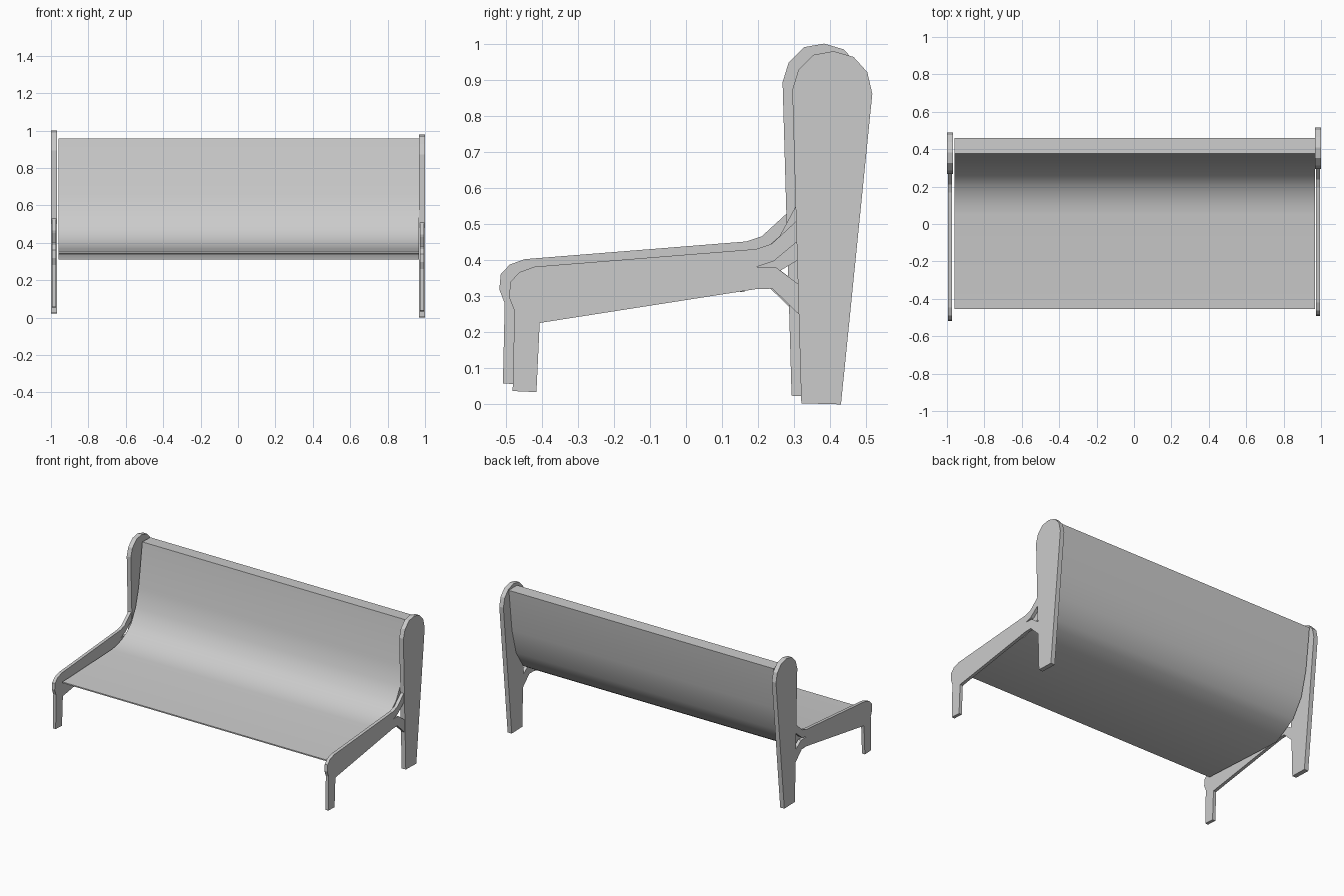
import bpy, bmesh
from math import radians

if "Cube" in bpy.data.objects:
    bpy.data.objects.remove(bpy.data.objects["Cube"])


def extrude_profile(name, points, x0, x1, dy=0.0, dz=0.0, smooth=None):
    """Extrude a (y, z) outline along x from x0 to x1."""
    bm = bmesh.new()
    face = bm.faces.new([bm.verts.new((x0, y + dy, z + dz)) for y, z in points])
    ext = bmesh.ops.extrude_face_region(bm, geom=[face])
    moved = [g for g in ext["geom"] if isinstance(g, bmesh.types.BMVert)]
    bmesh.ops.translate(bm, verts=moved, vec=(x1 - x0, 0, 0))
    bmesh.ops.recalc_face_normals(bm, faces=bm.faces[:])
    mesh = bpy.data.meshes.new(name)
    bm.to_mesh(mesh)
    bm.free()
    obj = bpy.data.objects.new(name, mesh)
    bpy.context.collection.objects.link(obj)
    if smooth:
        bpy.ops.object.select_all(action='DESELECT')
        obj.select_set(True)
        bpy.context.view_layer.objects.active = obj
        bpy.ops.object.shade_smooth_by_angle(angle=radians(smooth))
    return obj


# Rounded-top back post outline
post = [(.32, .003), (.43, 0), (.517, .862), (.503, .922), (.465, .964),
        (.41, .98), (.354, .97), (.312, .928), (.295, .873)]

# Arm with front leg, forked into two braces where it meets the post
arm = [(.318, .519), (.31, .512), (.237, .445), (.195, .431), (-.42, .382),
       (-.462, .367), (-.487, .34), (-.491, .298), (-.476, .259),
       (-.481, .037), (-.415, .034), (-.406, .226), (.195, .32), (.24, .321),
       (.312, .251), (.322, .243), (.322, .325), (.31, .335), (.25, .38),
       (.195, .381), (.243, .397), (.31, .453), (.318, .460)]

# The left end frame sits slightly forward of and above the right one
for side, sx, dy, dz in (("right", 1, 0, 0), ("left", -1, -.027, .021)):
    c = .984 * sx
    extrude_profile(side + "_back_post", post, c - .015, c + .015, dy, dz)
    extrude_profile(side + "_arm_and_front_leg", arm, c - .0105, c + .0105, dy, dz)

# One-piece seat and backrest: upper surface front to back, then underside
seat = [(-.455, .352), (.05, .37), (.105, .377), (.16, .395), (.21, .423),
        (.26, .467), (.306, .553), (.337, .67), (.376, .957),
        (.46, .955), (.428, .68), (.385, .515), (.31, .40), (.265, .373),
        (.16, .312), (-.455, .344)]
extrude_profile("seat_and_backrest", seat, -.961, .969, smooth=35)
